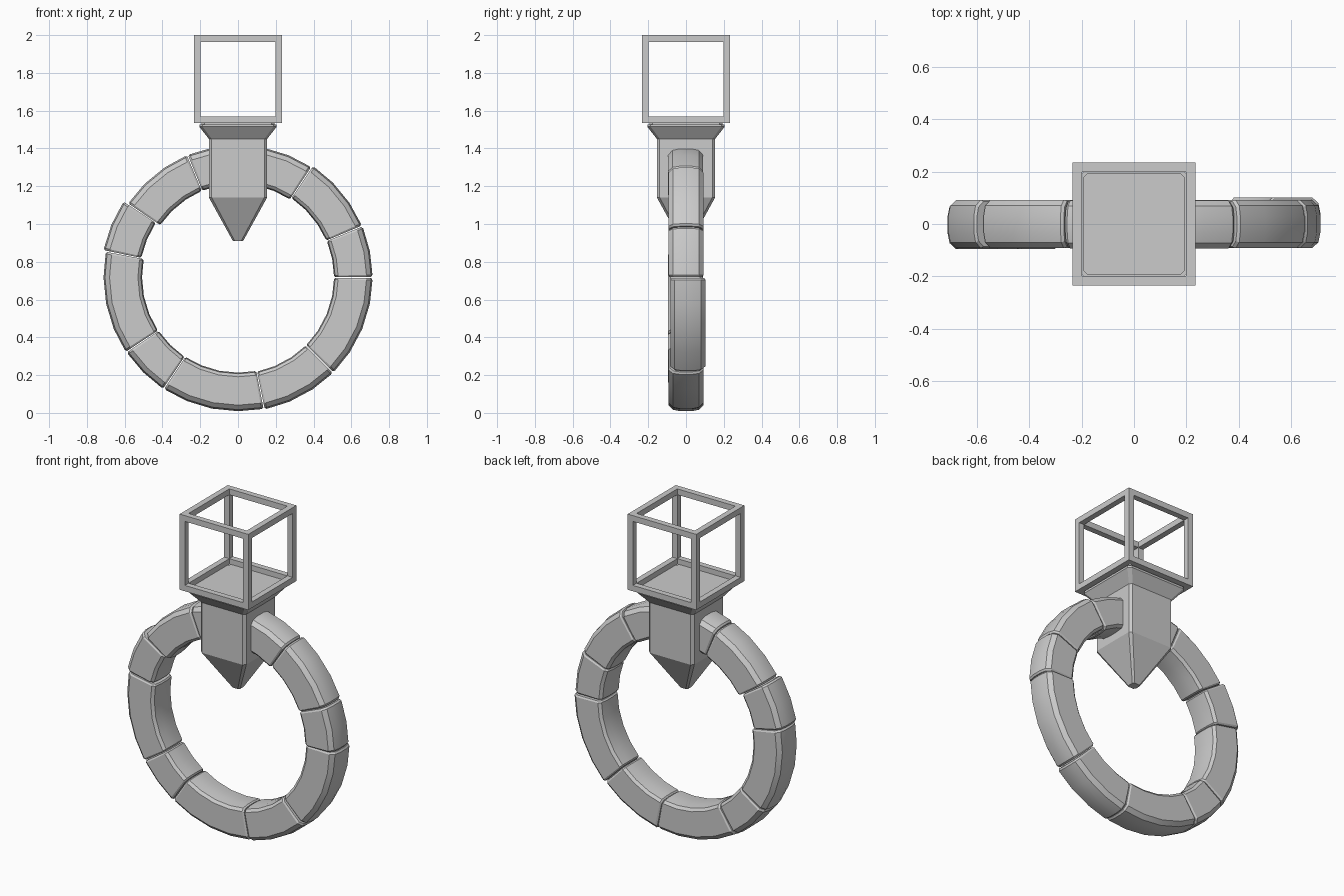
import bpy, bmesh, math

if "Cube" in bpy.data.objects:
    bpy.data.objects.remove(bpy.data.objects["Cube"])

CENTRE_Z = 0.717
STEP = math.radians(11.25)


def loft(name, rings, smooth=False):
    """Skin a list of equal-length closed rings and cap both ends."""
    bm = bmesh.new()
    loops = [[bm.verts.new(p) for p in ring] for ring in rings]
    n = len(loops[0])
    for a, b in zip(loops, loops[1:]):
        for i in range(n):
            j = (i + 1) % n
            bm.faces.new((a[i], a[j], b[j], b[i]))
    bm.faces.new(loops[0])
    bm.faces.new(loops[-1])
    bmesh.ops.recalc_face_normals(bm, faces=bm.faces)
    mesh = bpy.data.meshes.new(name)
    bm.to_mesh(mesh)
    bm.free()
    ob = bpy.data.objects.new(name, mesh)
    bpy.context.collection.objects.link(ob)
    if smooth:
        bpy.ops.object.select_all(action='DESELECT')
        ob.select_set(True)
        bpy.context.view_layer.objects.active = ob
        bpy.ops.object.shade_smooth_by_angle(angle=math.radians(25))
    return ob


# Ring stones: rounded band section (radius, y), swept over 32nds of a circle
half = [(0.712, 0.03), (0.704, 0.07), (0.680, 0.092),
        (0.530, 0.092), (0.514, 0.078), (0.508, 0.03)]
section = half + [(r, -y) for r, y in reversed(half)]


def ring_stone(name, start, end, dr, dy):
    a0, a1 = start * STEP + 0.004, end * STEP - 0.004
    stations = [(a0, 0.93), (a0 + 0.016, 1)]
    stations += [(k * STEP, 1) for k in range(start + 1, end)]
    stations += [(a1 - 0.016, 1), (a1, 0.93)]
    rings = []
    for a, s in stations:
        ring = []
        for r, y in section:
            rr = 0.61 + (r - 0.61) * s + dr
            ring.append((rr * math.cos(a), y * s + dy, CENTRE_Z + rr * math.sin(a)))
        rings.append(ring)
    loft(name, rings, True)


# start step, end step, radial shift, sideways shift
stones = [(0, 2, 0, 0), (2, 5, -0.002, 0), (5, 10, -0.012, -0.002),
          (10, 13, -0.012, 0), (13, 15, 0.014, 0), (15, 19, 0, -0.003),
          (19, 21, -0.002, -0.003), (21, 25, -0.004, 0),
          (25, 28, 0.0, 0), (28, 32, 0, 0.01)]
for i, (s, e, dr, dy) in enumerate(stones):
    ring_stone(f"ring_stone_{i + 1}", s, e, dr, dy)


# Pointed clasp with flared collar: stacked chamfered squares
def chamfered_square(z, h, c):
    k = h - c
    return [(h, k, z), (k, h, z), (-k, h, z), (-h, k, z),
            (-h, -k, z), (-k, -h, z), (k, -h, z), (h, -k, z)]


levels = [(0.910, 0.027, 0.010), (1.140, 0.154, 0.015), (1.450, 0.154, 0.015),
          (1.515, 0.205, 0.018), (1.528, 0.205, 0.018), (1.528, 0.194, 0.016),
          (1.540, 0.194, 0.016)]
loft("pointed_clasp", [chamfered_square(*v) for v in levels])


# Open cube frame: a wireframe of square bars, one joined mesh
def cube_frame(name, h, t, z0, z1):
    bm = bmesh.new()
    mid = (z0 + z1) / 2
    d, hz = h - t / 2, (z1 - z0) / 2 - t / 2

    def bar(centre, size):
        vs = bmesh.ops.create_cube(bm, size=1)["verts"]
        bmesh.ops.scale(bm, vec=size, verts=vs)
        bmesh.ops.translate(bm, vec=centre, verts=vs)

    for a in (-1, 1):
        for b in (-1, 1):
            bar((a * d, b * d, mid), (t, t, z1 - z0 - 2 * t))
            bar((0, a * d, mid + b * hz), (2 * h, t, t))
            bar((a * d, 0, mid + b * hz), (t, 2 * h - 2 * t, t))
    mesh = bpy.data.meshes.new(name)
    bm.to_mesh(mesh)
    bm.free()
    bpy.context.collection.objects.link(bpy.data.objects.new(name, mesh))


cube_frame("cube_frame", 0.234, 0.036, 1.534, 2.0)
